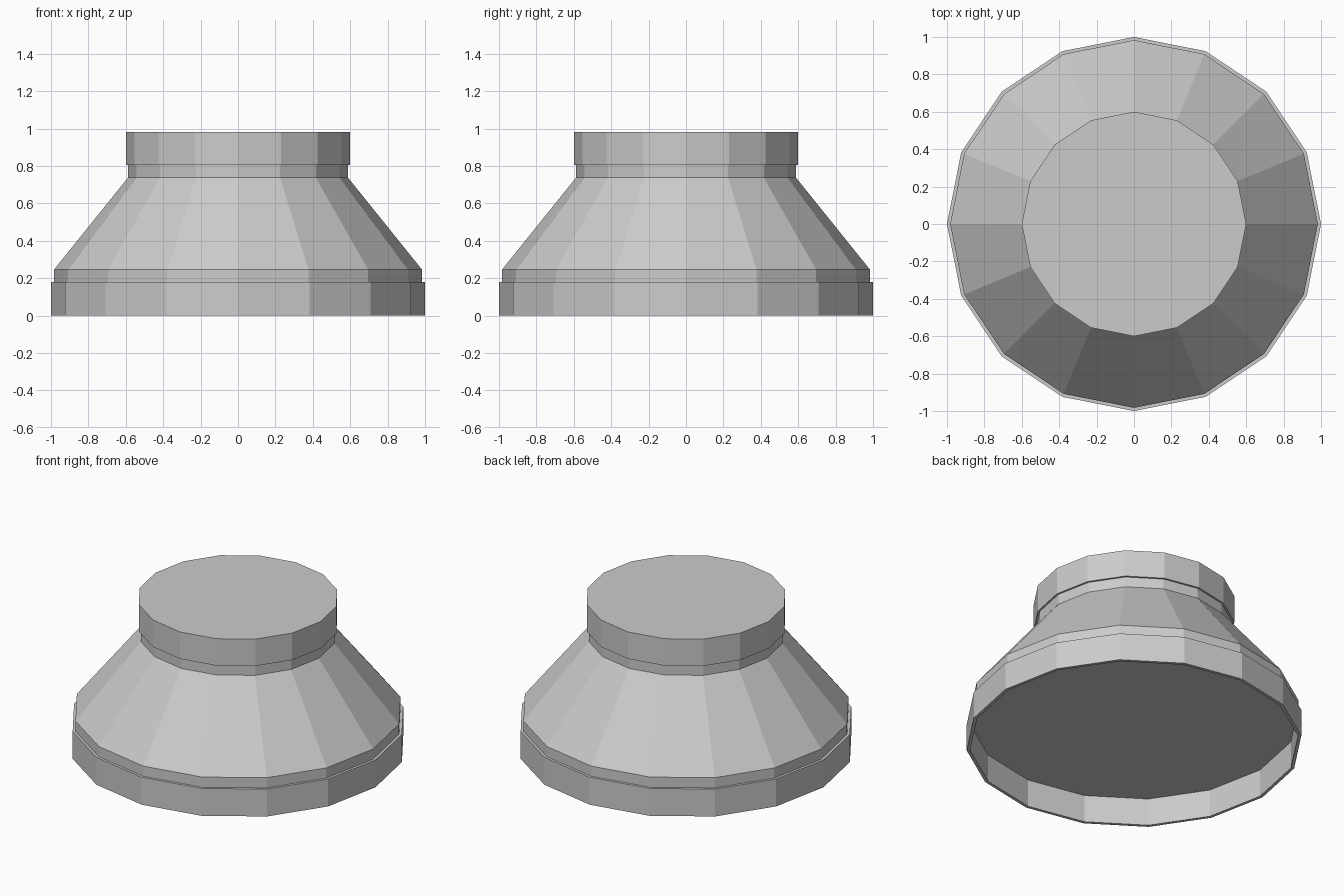
import bpy, bmesh, math

if "Cube" in bpy.data.objects:
    bpy.data.objects.remove(bpy.data.objects["Cube"])

SIDES = 16

grey = bpy.data.materials.new("light_grey")
grey.diffuse_color = (0.6, 0.6, 0.6, 1)
grey.use_nodes = True
grey.node_tree.nodes["Principled BSDF"].inputs["Base Color"].default_value = grey.diffuse_color


def lathe(name, profile, ring=False):
    """Revolve (radius, z) points into a flat-faced 16-sided part; a ring closes on itself."""
    bm = bmesh.new()
    loops = []
    for r, z in profile:
        angles = [2 * math.pi * i / SIDES for i in range(SIDES)]
        loops.append([bm.verts.new((r * math.cos(a), r * math.sin(a), z)) for a in angles])
    pairs = list(zip(loops, loops[1:]))
    if ring:
        pairs.append((loops[-1], loops[0]))
    else:
        bm.faces.new(loops[0])
        bm.faces.new(loops[-1])
    for low, high in pairs:
        for i in range(SIDES):
            j = (i + 1) % SIDES
            bm.faces.new((low[i], low[j], high[j], high[i]))
    bmesh.ops.recalc_face_normals(bm, faces=bm.faces)
    mesh = bpy.data.meshes.new(name)
    bm.to_mesh(mesh)
    bm.free()
    mesh.materials.append(grey)
    obj = bpy.data.objects.new(name, mesh)
    bpy.context.collection.objects.link(obj)
    return obj


# Hollow skirt around the wide end
lathe("base_collar", [(0.98, 0), (1, 0), (1, 0.18), (0.98, 0.18)], ring=True)

# Tapered body with short straight bands, neck and closed cap
lathe("tapered_body", [(0.983, 0.18), (0.983, 0.247), (0.588, 0.738),
                       (0.588, 0.805), (0.6, 0.805), (0.6, 0.982)])
